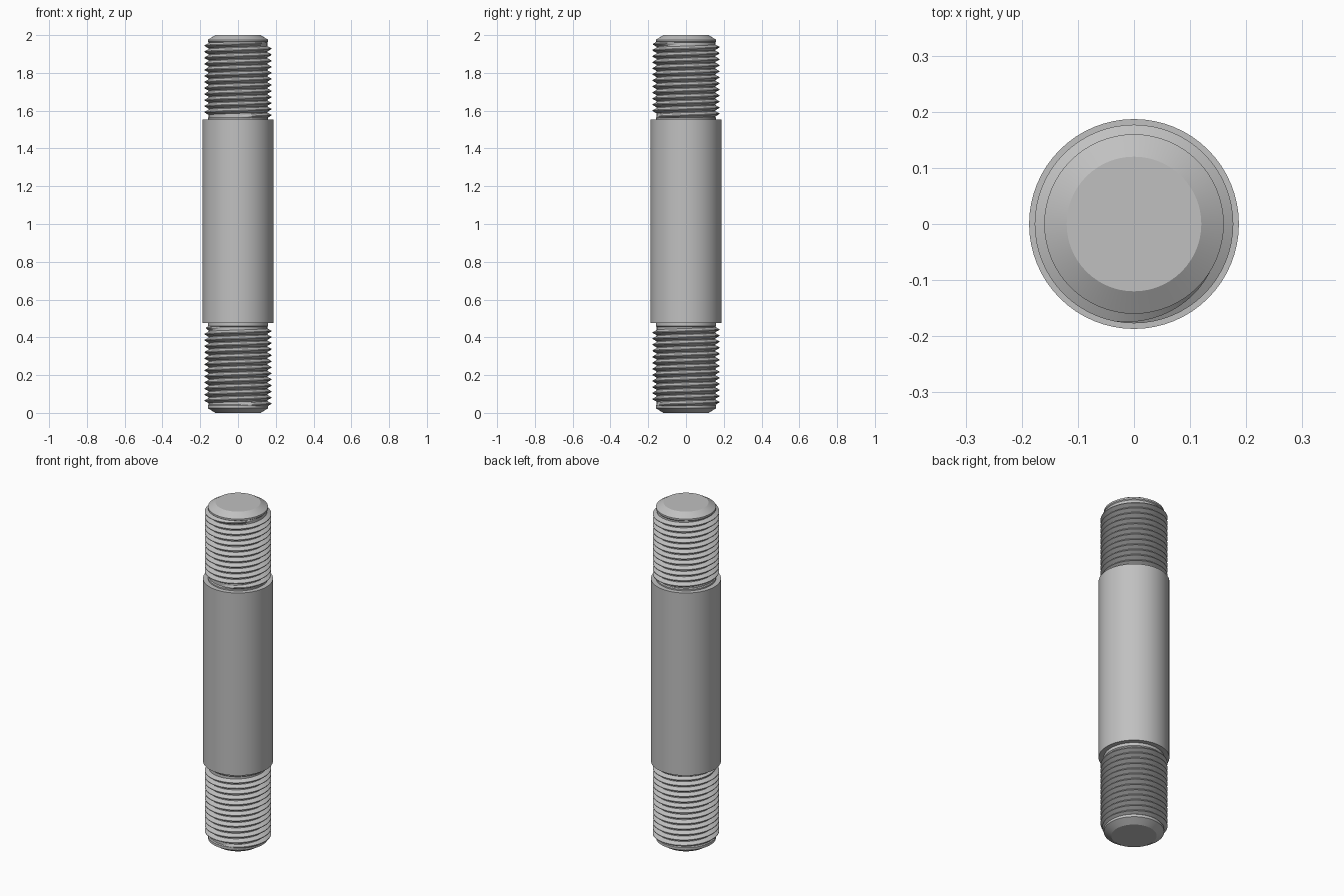
import bpy
import bmesh
from math import cos, sin, tau, radians

if "Cube" in bpy.data.objects:
    bpy.data.objects.remove(bpy.data.objects["Cube"], do_unlink=True)

SEGMENTS = 64
ROOT, CREST, BODY = 0.155, 0.177, 0.187
PITCH = 0.032

steel = bpy.data.materials.new("grey steel")
steel.use_nodes = True
GREY = (0.53, 0.53, 0.53, 1)
steel.diffuse_color = GREY
steel.node_tree.nodes["Principled BSDF"].inputs["Base Color"].default_value = GREY


def finish(name, bm):
    bmesh.ops.recalc_face_normals(bm, faces=bm.faces)
    mesh = bpy.data.meshes.new(name)
    bm.to_mesh(mesh)
    bm.free()
    mesh.materials.append(steel)
    obj = bpy.data.objects.new(name, mesh)
    bpy.context.collection.objects.link(obj)
    bpy.ops.object.select_all(action="DESELECT")
    obj.select_set(True)
    bpy.context.view_layer.objects.active = obj
    bpy.ops.object.shade_smooth_by_angle(angle=radians(20))
    return obj


def skin(bm, rings, closed):
    """Bridge consecutive rings of vertices with quads."""
    n = len(rings[0])
    for a, b in zip(rings, rings[1:]):
        for i in range(n if closed else n - 1):
            j = (i + 1) % n
            bm.faces.new((a[i], a[j], b[j], b[i]))
    bm.faces.new(rings[0])
    bm.faces.new(rings[-1])


def lathe(name, profile):
    bm = bmesh.new()
    angles = [tau * i / SEGMENTS for i in range(SEGMENTS)]
    rings = [[bm.verts.new((r * cos(a), r * sin(a), z)) for a in angles]
             for r, z in profile]
    skin(bm, rings, True)
    return finish(name, bm)


def thread(name, z0, z1):
    """Sweep a V section up a helix, fading out at both ends."""
    bm = bmesh.new()
    steps = round((z1 - z0 - PITCH) / PITCH * SEGMENTS)
    fade = SEGMENTS // 4
    rings = []
    for k in range(steps + 1):
        a = tau * k / SEGMENTS - tau / 4
        z = z0 + PITCH / 2 + PITCH * k / SEGMENTS
        grow = min(1, k / fade, (steps - k) / fade)
        tip = ROOT + (CREST - ROOT) * grow
        half = PITCH * 0.49
        section = ((ROOT - 0.003, -half), (tip, -0.002),
                   (tip, 0.002), (ROOT - 0.003, half))
        rings.append([bm.verts.new((r * cos(a), r * sin(a), z + dz))
                      for r, dz in section])
    skin(bm, rings, True)
    return finish(name, bm)


# Plain shank in the middle
lathe("shank", [(BODY, 0.477), (BODY, 1.552)])

# Chamfered cores of the two threaded ends
lathe("lower_core", [(0.12, 0), (0.16, 0.025), (0.16, 0.04), (ROOT, 0.045),
                     (ROOT, 0.455), (0.16, 0.46), (0.16, 0.477)])
lathe("upper_core", [(0.16, 1.552), (0.16, 1.56), (ROOT, 1.565),
                     (ROOT, 1.96), (0.16, 1.965), (0.16, 1.975), (0.12, 2)])

# Screw threads
thread("lower_thread", 0.025, 0.47)
thread("upper_thread", 1.552, 1.975)
